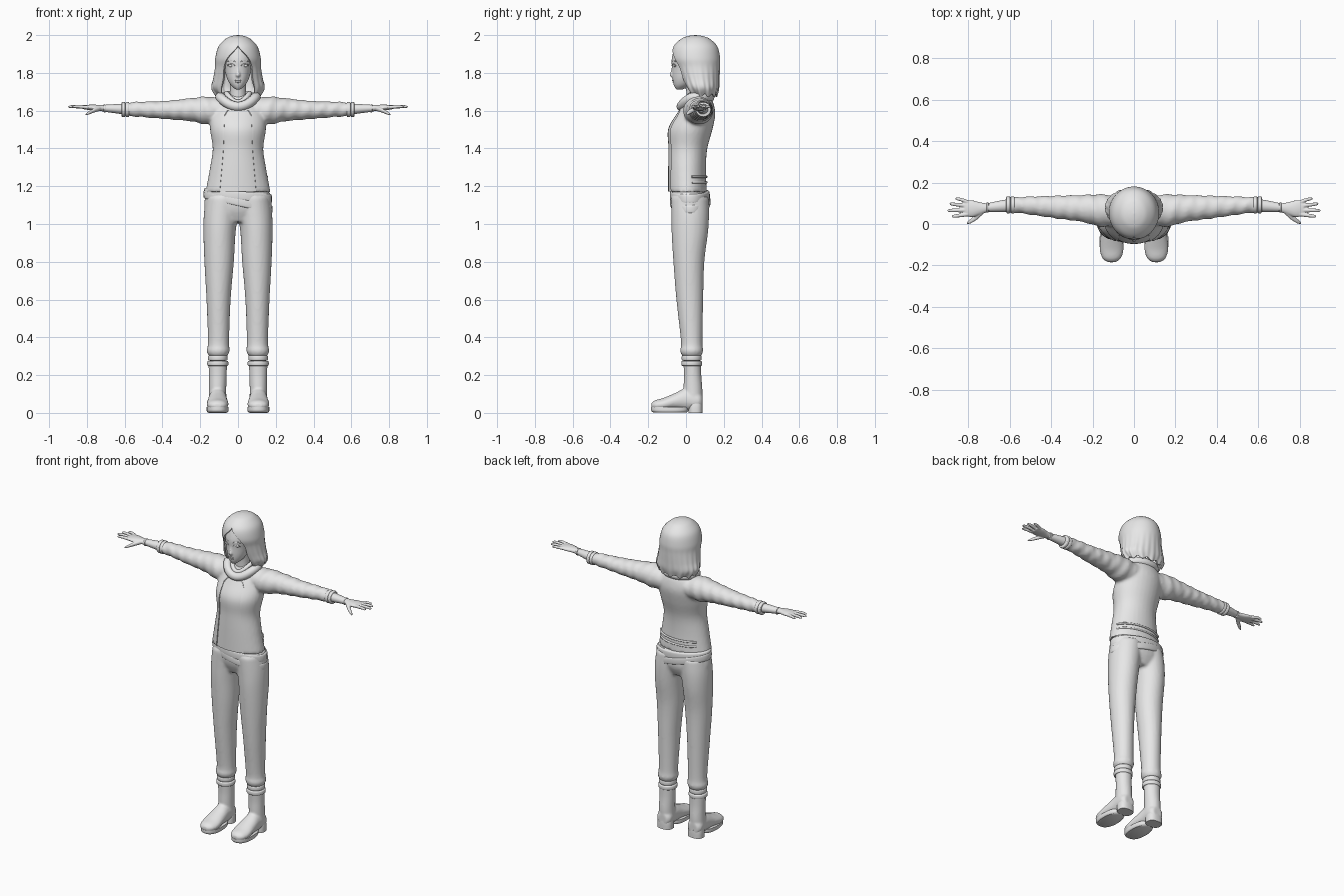
import bpy, bmesh
from math import sin, cos, pi, asin, radians
from mathutils import Matrix, Vector

cube = bpy.data.objects.get("Cube")
if cube:
    bpy.data.objects.remove(cube, do_unlink=True)

grey = bpy.data.materials.new("plain grey")
grey.use_nodes = True
grey.diffuse_color = (.8, .8, .8, 1)
for node in grey.node_tree.nodes:
    if node.type == 'BSDF_PRINCIPLED':
        node.inputs["Base Color"].default_value = (.8, .8, .8, 1)


def spline(rows, steps=5):
    """Smoothly interpolate rows of numbers."""
    rows = [Vector(r) for r in rows]
    ends = [rows[0]] + rows + [rows[-1]]
    out = []
    for a, b, c, d in zip(ends, ends[1:], ends[2:], ends[3:]):
        for i in range(steps):
            t = i / steps
            out.append(b + (c - a) * (t / 2) + (a * 2 - b * 5 + c * 4 - d) * (t * t / 2)
                       + (b * 3 - a - c * 3 + d) * (t ** 3 / 2))
    return out + [rows[-1]]


def loft(bm, rows, axis='z', side=1, power=2, shear=0, wrinkle=0, count=32):
    """Closed tube; a row is position, two centre coordinates, two radii."""
    rings = []
    for t, u, v, ru, rv in spline(rows):
        ring = []
        for i in range(count):
            a = 2 * pi * i / count
            c, s = cos(a), sin(a)
            k = (abs(c) ** power + abs(s) ** power) ** (-1 / power)
            k += wrinkle * sin(90 * t + 2 * a) / max(rv, .01)
            p, q = u + ru * c * k, v + rv * s * k
            x, y, z = {'x': (t, p, q), 'y': (p, t, q), 'z': (p, q, t)}[axis]
            ring.append(bm.verts.new((x * side, y, z + shear * x)))
        rings.append(ring)
    for r, n in zip(rings, rings[1:]):
        for i in range(count):
            j = (i + 1) % count
            bm.faces.new((r[i], r[j], n[j], n[i]))
    bm.faces.new(rings[0])
    bm.faces.new(rings[-1])


def place(name, mesh):
    obj = bpy.data.objects.new(name, mesh)
    bpy.context.collection.objects.link(obj)
    return obj


def bake(obj):
    """Apply modifiers, shade smooth with sharp creases, set the material."""
    graph = bpy.context.evaluated_depsgraph_get()
    mesh = bpy.data.meshes.new_from_object(obj.evaluated_get(graph))
    name = obj.name
    bpy.data.objects.remove(obj, do_unlink=True)
    obj = place(name, mesh)
    for f in mesh.polygons:
        f.use_smooth = True
        f.material_index = 0
    mesh.set_sharp_from_angle(angle=radians(45))
    mesh.materials.clear()
    mesh.materials.append(grey)
    return obj


def finish(name, bm, voxel=0, cutter=None, shell=0):
    bmesh.ops.recalc_face_normals(bm, faces=bm.faces[:])
    mesh = bpy.data.meshes.new(name)
    bm.to_mesh(mesh)
    bm.free()
    obj = place(name, mesh)
    if voxel:
        m = obj.modifiers.new("blend", 'REMESH')
        m.mode, m.voxel_size = 'VOXEL', voxel
        m = obj.modifiers.new("soften", 'SMOOTH')
        m.factor, m.iterations = .5, 3
    if cutter:
        m = obj.modifiers.new("opening", 'BOOLEAN')
        m.operation, m.object = 'DIFFERENCE', cutter
    if shell:
        m = obj.modifiers.new("thickness", 'SOLIDIFY')
        m.thickness, m.offset = shell, -1
    return bake(obj)


def part(name, rows, **options):
    bm = bmesh.new()
    loft(bm, rows, **options)
    return finish(name, bm)


def tube(name, points, radius, closed=False):
    curve = bpy.data.curves.new(name, 'CURVE')
    curve.dimensions, curve.bevel_depth, curve.bevel_resolution = '3D', radius, 3
    curve.use_fill_caps = True
    s = curve.splines.new('POLY')
    s.points.add(len(points) - 1)
    for p, co in zip(s.points, points):
        p.co = (*co, 1)
    s.use_cyclic_u = closed
    bake(place(name, curve))


def ball(name, centre, size):
    bm = bmesh.new()
    bmesh.ops.create_uvsphere(bm, u_segments=20, v_segments=12, radius=1,
                              matrix=Matrix.Translation(centre) @ Matrix.Diagonal((*size, 1)))
    finish(name, bm)


SIDES = (("left", 1), ("right", -1))

# Open jacket with sleeves, and the shirt that shows in its opening
torso = [(1.17, 0, .005, .172, .105), (1.3, 0, .003, .148, .103), (1.4, 0, .007, .134, .106),
         (1.5, 0, .02, .148, .12), (1.58, 0, .05, .145, .105), (1.64, 0, .065, .12, .08),
         (1.68, 0, .065, .07, .06)]
sleeve = [(.07, .065, 1.6, .07, .06), (.16, .065, 1.6, .078, .074), (.25, .075, 1.605, .065, .061),
          (.4, .083, 1.604, .053, .047), (.52, .09, 1.607, .042, .04), (.6, .092, 1.607, .036, .035)]
opening = part("opening_cutter", [(z, 0, -.18, w, .15) for z, w in
                                  ((1.1, .1), (1.17, .097), (1.4, .078), (1.55, .075), (1.66, .09))],
               power=8)
opening.hide_render = True
bm = bmesh.new()
loft(bm, torso)
for _, s in SIDES:
    loft(bm, sleeve, axis='x', side=s, wrinkle=.003)
finish("jacket", bm, voxel=.009, cutter=opening)
bpy.data.objects.remove(opening, do_unlink=True)
part("shirt", [(z + .003, x, y, rx - .006, ry - .006) for z, x, y, rx, ry in torso])


# Folded collar and inner neckline
def neck_ring(rx, ry, top, drop):
    turns = [2 * pi * i / 48 for i in range(48)]
    return [(rx * sin(a), .05 - ry * cos(a), top - drop * max(0, cos(a)) ** 2) for a in turns]


tube("collar", neck_ring(.095, .075, 1.672, .05), .026, True)
tube("neckline", neck_ring(.06, .06, 1.69, .045), .014, True)

# Straps across the back of the jacket
for i, z in enumerate((1.22, 1.25)):
    arc = [radians(15 + 6 * k) for k in range(22)]
    tube("back_strap_%d" % i, [(.16 * cos(a), .004 + .104 * sin(a), z) for a in arc], .006)

# Trousers and wrapped sash
leg = [(.3, .105, .03, .048, .05), (.33, .105, .03, .061, .061), (.38, .103, .03, .056, .057),
       (.6, .103, .02, .064, .071), (.8, .1, .015, .078, .082), (.95, .098, .02, .085, .096),
       (1.05, .09, .022, .091, .1), (1.14, .075, .02, .095, .1)]
bm = bmesh.new()
loft(bm, [(1.01, 0, .022, .13, .07), (1.08, 0, .022, .178, .1), (1.17, 0, .015, .17, .1)])
for _, s in SIDES:
    loft(bm, leg, side=s)
finish("trousers", bm, voxel=.009)


def band(name, z, height, x, y, rx, ry, **options):
    part(name, [(z + height * h, x, y, rx - d, ry - d) for h, d in
                ((0, .01), (.1, .002), (.5, 0), (.9, .002), (1, .01))], **options)


band("lower_sash", 1.095, .045, 0, .022, .183, .108, shear=-.22)
band("upper_sash", 1.125, .05, 0, .02, .18, .106, shear=-.1)

# Boots, cuffs, arms and hands
for side, s in SIDES:
    bm = bmesh.new()
    loft(bm, [(.05, .108, .04, .048, .045), (.12, .108, .037, .046, .05),
              (.2, .107, .035, .047, .046), (.27, .107, .033, .05, .047)], side=s)
    loft(bm, [(.087, .108, .06, .03, .035), (.065, .108, .065, .048, .05),
              (0, .108, .07, .048, .06), (-.06, .108, .06, .053, .044),
              (-.12, .108, .045, .058, .034), (-.165, .108, .04, .045, .026),
              (-.184, .108, .038, .02, .012)], axis='y', side=s)
    finish(side + "_boot", bm, voxel=.007)
    part(side + "_sole", [(.003, .108, -.085, .053, .09), (.012, .108, -.085, .058, .099),
                          (.03, .108, -.085, .058, .1)], side=s, power=2.4)
    part(side + "_heel", [(0, .108, .05, .048, .038), (.03, .108, .05, .048, .038),
                          (.05, .108, .05, .046, .037)], side=s, power=2.6)
    band(side + "_lower_boot_cuff", .248, .028, .107, .03, .056, .055, side=s)
    band(side + "_upper_boot_cuff", .276, .03, .107, .03, .052, .053, side=s)
    for i, x in enumerate((.575, .596)):
        band(side + "_sleeve_cuff_%d" % i, x, .021, .092, 1.606, .041, .04, axis='x', side=s)
    part(side + "_forearm", [(.58, .091, 1.607, .032, .03), (.64, .086, 1.61, .028, .025),
                             (.72, .078, 1.613, .019, .017)], axis='x', side=s)
    band(side + "_bracelet", .7, .012, .08, 1.612, .025, .022, axis='x', side=s)
    bm = bmesh.new()
    loft(bm, [(.7, .079, 1.613, .019, .017), (.74, .075, 1.615, .029, .016),
              (.78, .074, 1.617, .04, .015), (.82, .077, 1.618, .038, .01)], axis='x', side=s)
    for y, spread, tip in ((.047, -.01, .88), (.067, -.002, .9), (.087, .01, .89), (.105, .017, .862)):
        loft(bm, [(.8, y, 1.618, .01, .01), (tip - .03, y + spread * .7, 1.622, .009, .009),
                  (tip - .006, y + spread, 1.62, .007, .006), (tip, y + spread, 1.62, .002, .002)],
             axis='x', side=s, count=12)
    loft(bm, [(.73, .06, 1.612, .014, .013), (.76, .034, 1.602, .015, .012),
              (.79, .013, 1.588, .011, .009), (.808, .003, 1.578, .004, .004)],
         axis='x', side=s, count=12)
    finish(side + "_hand", bm, voxel=.0035)

# Head, neck and nose
bm = bmesh.new()
loft(bm, [(1.712, 0, -.035, .012, .018), (1.735, 0, -.02, .038, .045), (1.77, 0, 0, .058, .072),
          (1.82, 0, .02, .072, .094), (1.88, 0, .035, .085, .11), (1.95, 0, .04, .07, .09),
          (1.98, 0, .045, .03, .04)])
loft(bm, [(1.62, 0, .055, .05, .05), (1.69, 0, .045, .042, .043), (1.77, 0, .04, .042, .045)])
loft(bm, [(1.774, 0, -.066, .007, .006), (1.787, 0, -.075, .012, .012),
          (1.81, 0, -.071, .008, .009), (1.85, 0, -.066, .005, .006)], count=16)
finish("head", bm, voxel=.005)

# Facial features
ball("upper_lip", (0, -.068, 1.76), (.017, .006, .004))
ball("lower_lip", (0, -.065, 1.752), (.014, .007, .005))
for side, s in SIDES:
    ball(side + "_eye", (s * .036, -.058, 1.838), (.016, .008, .007))
    arc = [radians(20 * k) for k in range(10)]
    tube(side + "_eyelid", [(s * (.036 + .019 * cos(a)), -.066 + .008 * cos(a), 1.838 + .009 * sin(a))
                            for a in arc], .002)
    tube(side + "_eyebrow", [(s * (.036 + .021 * cos(a)), -.065 + .01 * cos(a), 1.858 + .007 * sin(a))
                             for a in arc], .002)

# Bobbed hair, parted over the face: height, gap, depth centre, radii
bob = [(1.68, .085, .088, .115, .075), (1.72, .088, .08, .14, .094), (1.77, .078, .07, .131, .107),
       (1.83, .074, .06, .122, .119), (1.88, .055, .052, .12, .128), (1.94, .002, .05, .103, .116),
       (1.98, 0, .05, .066, .076), (1.995, 0, .05, .033, .038), (2, 0, .05, .0002, .0002)]
bm = bmesh.new()
rings = []
for z, gap, cy, rx, ry in spline(bob):
    start = asin(min(.9, max(0, gap / rx)))
    low = max(0, (1.86 - z) / .18)
    ring = []
    for i in range(97):
        a = start + (2 * pi - 2 * start) * i / 96
        k = 1 + .02 * low * cos(22 * a)
        ring.append(bm.verts.new((rx * k * sin(a), cy - ry * k * cos(a),
                                  z + .008 * low ** 3 * cos(11 * a))))
    rings.append(ring)
for r, n in zip(rings, rings[1:]):
    for i in range(96):
        bm.faces.new((r[i], r[i + 1], n[i + 1], n[i]))
bmesh.ops.remove_doubles(bm, verts=bm.verts[:], dist=.0005)
finish("hair", bm, shell=.012)
